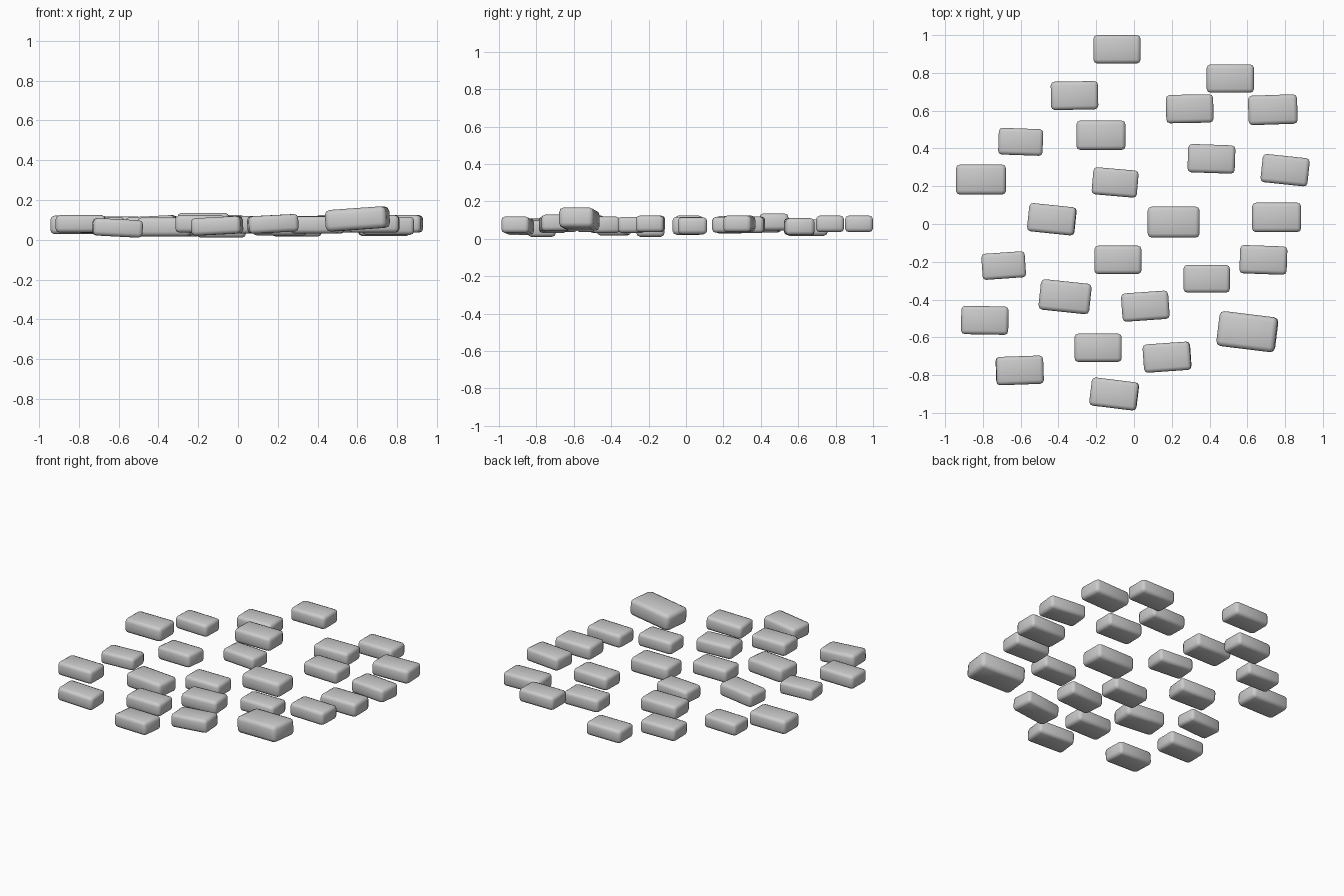
import bpy
from math import radians

cube = bpy.data.objects.get("Cube")
if cube:
    bpy.data.objects.remove(cube, do_unlink=True)

# Single stone colour
stone = bpy.data.materials.new("light_grey_stone")
stone.use_nodes = True
GREY = (0.6, 0.6, 0.6, 1)
stone.diffuse_color = GREY
stone.node_tree.nodes["Principled BSDF"].inputs["Base Color"].default_value = GREY


def add_brick(x, y, z=.075, width=.25, turn=0, tilt=0):
    """Rounded brick: turn is about the vertical, tilt raises its +x end."""
    bpy.ops.mesh.primitive_cube_add(size=1, location=(x, y, z))
    brick = bpy.context.object
    brick.name = "brick"
    brick.scale = (width, width * .6, width * .35)
    bpy.ops.object.transform_apply(location=False, rotation=False, scale=True)
    brick.rotation_euler = (0, radians(-tilt), radians(turn))
    bevel = brick.modifiers.new("rounded_edges", 'BEVEL')
    bevel.width = width * .08
    bevel.segments = 2
    bevel.limit_method = 'NONE'
    brick.data.materials.append(stone)
    bpy.ops.object.shade_smooth()


# Back rows
add_brick(-.09, .925, z=.08)
add_brick(.51, .77, z=.08)
add_brick(-.315, .68, z=.06, turn=1)
add_brick(.295, .61, z=.06, turn=1)
add_brick(.735, .605, z=.065, width=.26, turn=2)
add_brick(-.6, .435, width=.235, turn=-2)
add_brick(-.175, .47, z=.09, width=.26)
add_brick(.41, .345, turn=-2)
add_brick(.8, .285, z=.08, turn=-6)
add_brick(-.81, .235, width=.265)
add_brick(-.1, .22, width=.24, turn=-5)

# Middle rows
add_brick(-.435, .025, turn=-6, tilt=3)
add_brick(.21, .01, z=.07, width=.275)
add_brick(.755, .035, z=.07, width=.26)
add_brick(-.69, -.22, width=.23, turn=4)
add_brick(-.085, -.19, z=.055)
add_brick(.685, -.19, z=.08, turn=-2)
add_brick(.385, -.29, width=.245)
add_brick(-.365, -.385, z=.065, width=.27, turn=-6)
add_brick(.06, -.435, turn=4)

# Front rows
add_brick(-.79, -.51, z=.08, turn=-1)
add_brick(.6, -.57, z=.105, width=.31, turn=-7, tilt=4)
add_brick(-.19, -.655, z=.08)
add_brick(.175, -.705, z=.08, turn=4, tilt=3)
add_brick(-.605, -.775, z=.06, turn=2, tilt=-3)
add_brick(-.105, -.9, z=.07, turn=-7, tilt=3)
